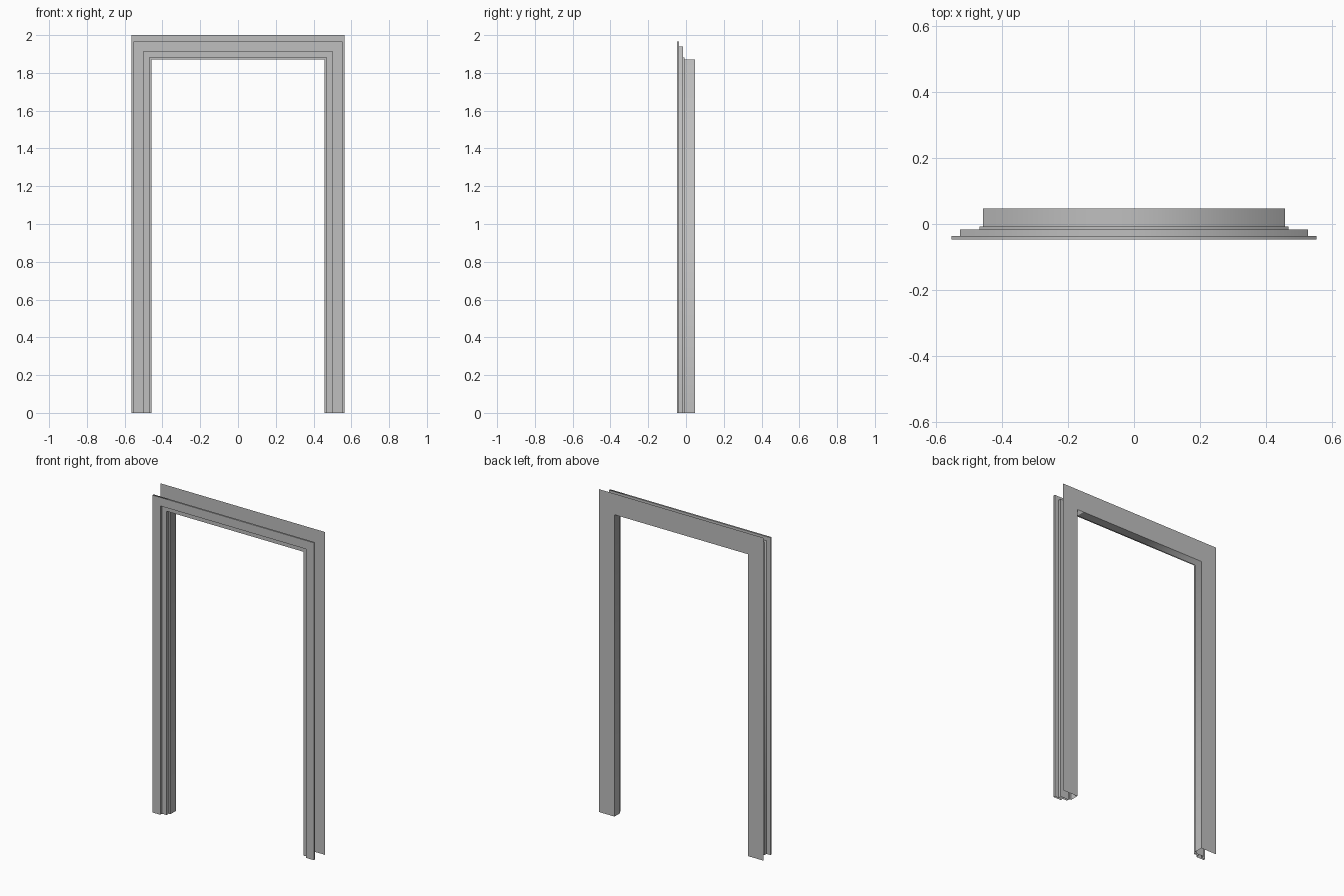
import bpy, bmesh

old = bpy.data.objects.get("Cube")
if old:
    bpy.data.objects.remove(old, do_unlink=True)

HALF_OPENING, HEAD = 0.457, 1.87

grey = bpy.data.materials.new("matte grey")
grey.use_nodes = True
colour = (0.52, 0.52, 0.52, 1)
grey.diffuse_color = colour
grey.node_tree.nodes["Principled BSDF"].inputs["Base Color"].default_value = colour


def sweep(name, profile, closed=False):
    """Sweep (side offset, head offset, y) points up, over and down the opening, mitred."""
    bm = bmesh.new()
    rails = []
    for side, head, y in profile:
        x, z = HALF_OPENING + side, HEAD + head
        path = [(-x, y, 0), (-x, y, z), (x, y, z), (x, y, 0)]
        rails.append([bm.verts.new(p) for p in path])
    pairs = list(zip(rails, rails[1:]))
    if closed:
        pairs.append((rails[-1], rails[0]))
    for a, b in pairs:
        for i in range(3):
            face = bm.faces.new((a[i], a[i + 1], b[i + 1], b[i]))
            face.smooth = True
    # Long edges stay crisp, mitres blend
    for rail in rails:
        for a, b in zip(rail, rail[1:]):
            bm.edges.get((a, b)).smooth = False
    bmesh.ops.recalc_face_normals(bm, faces=bm.faces)
    mesh = bpy.data.meshes.new(name)
    bm.to_mesh(mesh)
    bm.free()
    mesh.materials.append(grey)
    obj = bpy.data.objects.new(name, mesh)
    bpy.context.collection.objects.link(obj)
    return obj


def even(points):
    return [(d, d, y) for d, y in points]


# Flat sheet against the wall
sweep("back_plate", [(0, 0, 0.047), (0.107, 0.13, 0.047)])

# Thin lining of the opening with its small front return
lining = sweep("jamb_lining", even([(0, 0.047), (0, -0.008), (0.012, -0.008), (0.012, -0.017)]))
for poly in lining.data.polygons:
    c, n = poly.center, poly.normal
    if abs(n.y) < 0.5 and (n.z > 0.5 or n.x * c.x > 0.01):
        lining.data.flip_normals()
        break

# Stepped casing, hollow and open at the floor
sweep("stepped_casing", even([
    (0.012, -0.017), (0.012, -0.03), (0.043, -0.03), (0.043, -0.047),
    (0.096, -0.047), (0.096, -0.036), (0.07, -0.036), (0.07, -0.017),
]), closed=True)
